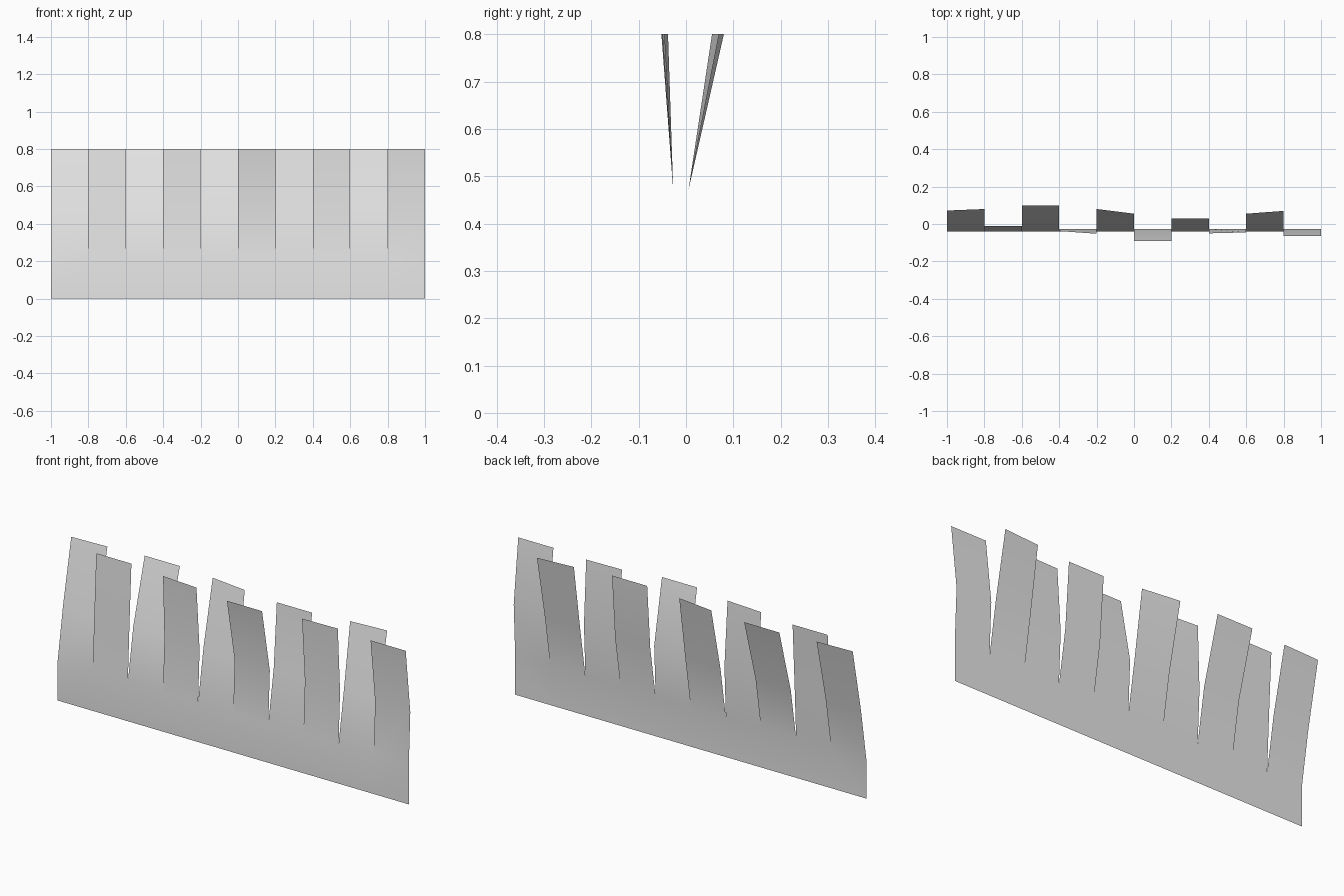
import bpy
import bmesh

cube = bpy.data.objects.get("Cube")
if cube:
    bpy.data.objects.remove(cube)

# Plain grey material
grey = bpy.data.materials.new("plain_grey")
grey.use_nodes = True
colour = (0.8, 0.8, 0.8, 1)
grey.diffuse_color = colour
grey.node_tree.nodes["Principled BSDF"].inputs["Base Color"].default_value = colour

HEIGHT, SLIT, BEND = 0.8, 0.2, 0.47
WIDTH = 0.2
BASE_Y = -0.039
BACK_Y, FRONT_Y = 0.005, -0.027

# Depth of each strip's top edge at its two corners, from -x to +x
tops = [(0.072, 0.08), (-0.01, -0.01), (0.098, 0.098), (-0.038, -0.052),
        (0.08, 0.055), (-0.09, -0.09), (0.03, 0.03), (-0.05, -0.045),
        (0.055, 0.07), (-0.064, -0.064)]

bm = bmesh.new()


def row(x0, y0, x1, y1, z):
    return [bm.verts.new((x0, y0, z)), bm.verts.new((x1, y1, z))]


def quad(low, high):
    bm.faces.new((low[0], low[1], high[1], high[0]))


# Uncut lower band, shared by all the strips
edges = [-1 + WIDTH * i for i in range(len(tops) + 1)]
foot = [bm.verts.new((x, BASE_Y, 0)) for x in edges]
slit = [bm.verts.new((x, BASE_Y, SLIT)) for x in edges]

# Hanging strips, alternately swung back and front and separated above the band
for i, (left_y, right_y) in enumerate(tops):
    x0, x1 = edges[i], edges[i + 1]
    bend_y = FRONT_Y if i % 2 else BACK_Y
    middle = row(x0, bend_y, x1, bend_y, BEND)
    top = row(x0, left_y, x1, right_y, HEIGHT)
    quad(foot[i:i + 2], slit[i:i + 2])
    quad(slit[i:i + 2], middle)
    quad(middle, top)

for face in bm.faces:
    face.smooth = True

mesh = bpy.data.meshes.new("slit_sheet")
bm.to_mesh(mesh)
bm.free()
mesh.materials.append(grey)
sheet = bpy.data.objects.new("slit_sheet", mesh)
bpy.context.collection.objects.link(sheet)
